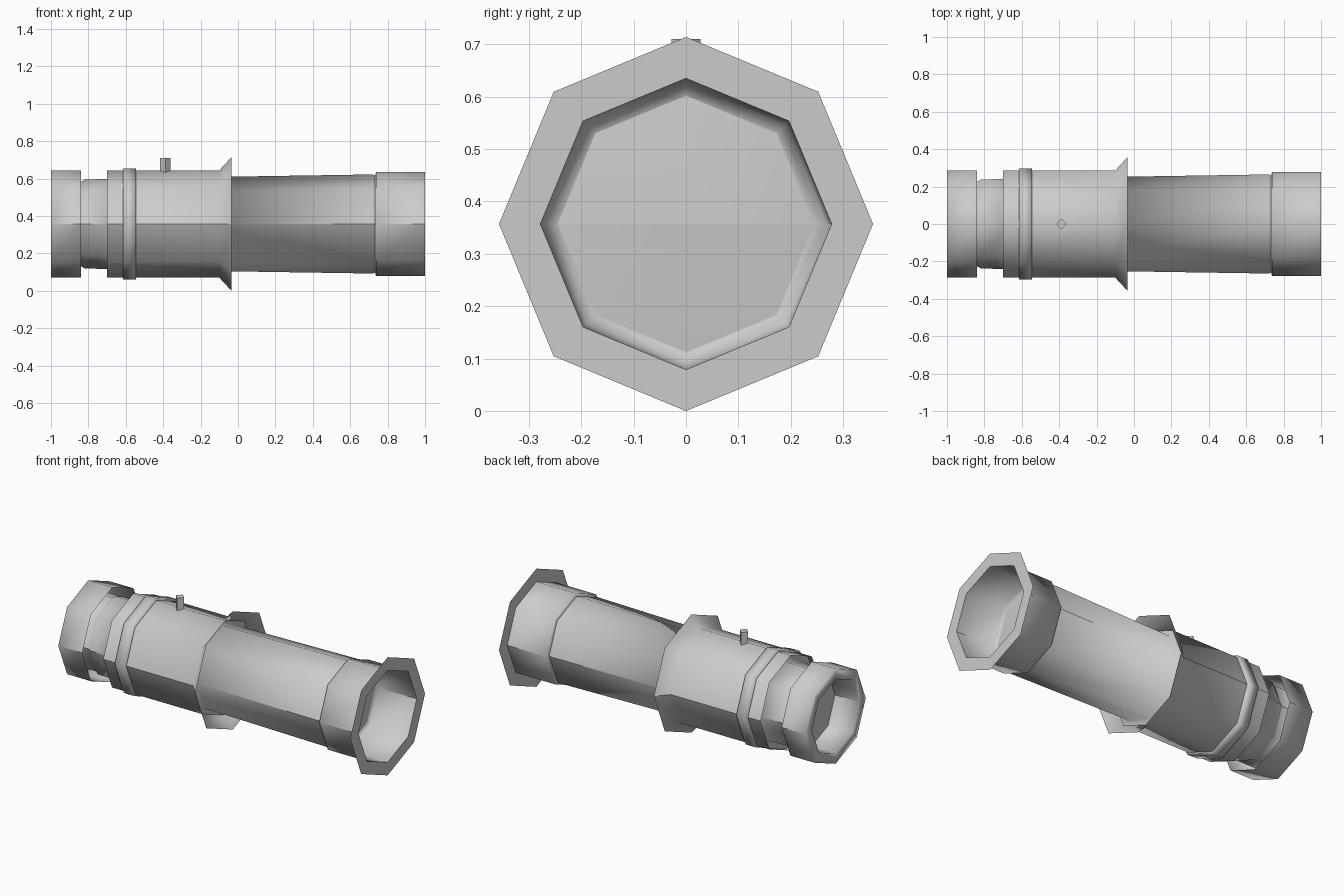
import bpy, bmesh, math

if "Cube" in bpy.data.objects:
    bpy.data.objects.remove(bpy.data.objects["Cube"])

CZ = 0.357   # height of the optical axis
SIDES = 8


def lathe(name, profile, cz=CZ):
    """Revolve (x, radius) points around the x axis into an eight-sided shell."""
    bm = bmesh.new()
    rings = []
    for x, r in profile:
        if r == 0:
            rings.append([bm.verts.new((x, 0, cz))] * SIDES)
        else:
            rings.append([bm.verts.new((x, r * math.sin(a), cz + r * math.cos(a)))
                          for a in (2 * math.pi * i / SIDES for i in range(SIDES))])
    for p, q in zip(rings, rings[1:]):
        for i in range(SIDES):
            j = (i + 1) % SIDES
            loop = list(dict.fromkeys((p[i], q[i], q[j], p[j])))
            bm.faces.new(loop).smooth = True
    # crisp seam along the widest side edges
    for e in bm.edges:
        a, b = e.verts
        if abs(a.co.z - cz) < 1e-5 and abs(b.co.z - cz) < 1e-5 and abs(a.co.x - b.co.x) > 0.01:
            e.smooth = False
        # crisp steps between neighbouring bands
        elif len(e.link_faces) == 2 and abs(a.co.x - b.co.x) < 1e-5:
            if e.calc_face_angle(0) > math.radians(20):
                e.smooth = False
    bm.normal_update()
    mesh = bpy.data.meshes.new(name)
    bm.to_mesh(mesh)
    bm.free()
    obj = bpy.data.objects.new(name, mesh)
    bpy.context.collection.objects.link(obj)
    return obj


# Eyepiece cup, open towards the neck, with its inner wall
lathe("eyepiece_cup", [(-0.84, 0.225), (-1, 0.225), (-1, 0.287), (-0.84, 0.287)])

# Rear lens and neck running into the body
lathe("rear_lens", [(-0.84, 0), (-0.838, 0.225)])
lathe("neck", [(-0.84, 0.225), (-0.818, 0.238), (-0.67, 0.241), (-0.67, 0.287)])

# Main body ending in the flared flange
lathe("body", [(-0.70, 0.287), (-0.10, 0.287), (-0.035, 0.357)])

# Raised grip ring
lathe("grip_ring", [(-0.615, 0.285), (-0.615, 0.298), (-0.545, 0.298), (-0.545, 0.285)])

# Front tube, objective housing, flat end rim and inner wall
lathe("front_tube", [(-0.10, 0.287), (-0.10, 0.252), (0.72, 0.265), (0.733, 0.259)])
lathe("objective_housing", [(0.733, 0.259), (0.738, 0.278), (1, 0.278)])
lathe("end_rim", [(1, 0.357), (1, 0.278)])
lathe("objective_inner_wall", [(1, 0.278), (0.75, 0.268), (0.74, 0.245)])

# Front lens, gently domed
lathe("front_lens", [(0.74, 0.245), (0.765, 0)])

# Four-sided pin on top of the body
bpy.ops.mesh.primitive_cone_add(vertices=4, radius1=0.028, radius2=0.028, depth=0.08,
                                location=(-0.388, 0, 0.67))
bpy.context.object.name = "top_pin"
